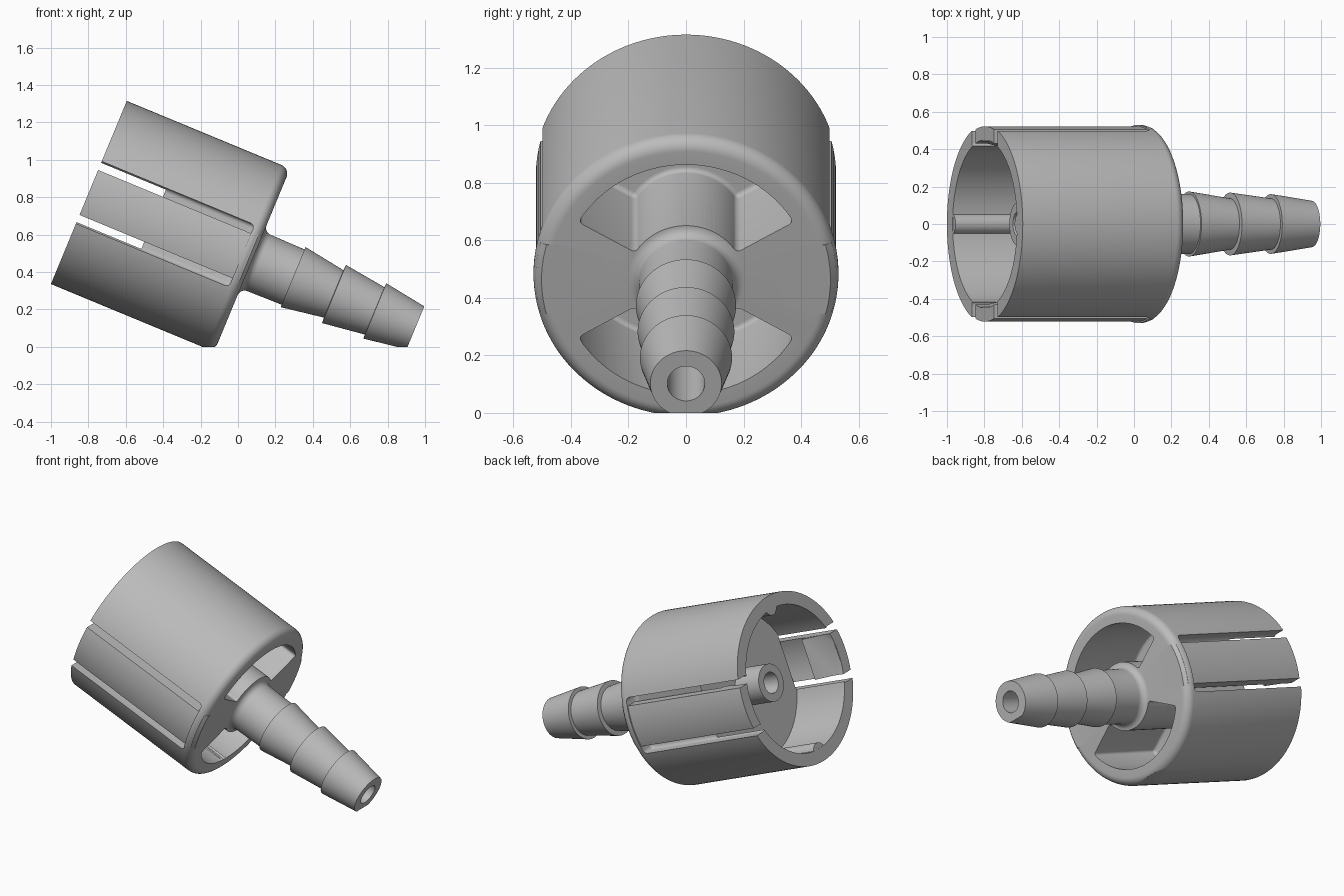
import bpy, bmesh, math
from mathutils import Matrix, Vector

old = bpy.data.objects.get("Cube")
if old:
    bpy.data.objects.remove(old, do_unlink=True)

# one plain grey plastic
grey = bpy.data.materials.new("grey plastic")
grey.use_nodes = True
colour = (0.5, 0.5, 0.5, 1)
grey.diffuse_color = colour
grey.node_tree.nodes["Principled BSDF"].inputs["Base Color"].default_value = colour

RIM, INNER, LENGTH, FLOOR = 0.53, 0.45, 0.945, 0.375


def finish(name, bm):
    bmesh.ops.recalc_face_normals(bm, faces=bm.faces)
    mesh = bpy.data.meshes.new(name)
    bm.to_mesh(mesh)
    bm.free()
    mesh.materials.append(grey)
    ob = bpy.data.objects.new(name, mesh)
    bpy.context.scene.collection.objects.link(ob)
    return ob


def lathe(name, profile, steps=128):
    """Closed (along, radius) profile turned around the x axis."""
    bm = bmesh.new()
    rings = []
    for i in range(steps):
        a = math.tau * i / steps
        rings.append([bm.verts.new((x, r * math.cos(a), r * math.sin(a))) for x, r in profile])
    n = len(profile)
    for i in range(steps):
        p, q = rings[i], rings[(i + 1) % steps]
        for j in range(n):
            k = (j + 1) % n
            bm.faces.new((p[j], p[k], q[k], q[j]))
    return finish(name, bm)


def prism(name, points, depth):
    """Polygon pushed along a depth vector."""
    bm = bmesh.new()
    face = bm.faces.new([bm.verts.new(p) for p in points])
    new = bmesh.ops.extrude_face_region(bm, geom=[face])["geom"]
    verts = [v for v in new if isinstance(v, bmesh.types.BMVert)]
    bmesh.ops.translate(bm, verts=verts, vec=depth)
    return finish(name, bm)


def box(name, lo, hi):
    pts = [(lo[0], lo[1], lo[2]), (hi[0], lo[1], lo[2]),
           (hi[0], hi[1], lo[2]), (lo[0], hi[1], lo[2])]
    return prism(name, pts, (0, 0, hi[2] - lo[2]))


def bake(ob):
    dg = bpy.context.evaluated_depsgraph_get()
    mesh = bpy.data.meshes.new_from_object(ob.evaluated_get(dg))
    ob.modifiers.clear()
    ob.data = mesh


def bevel(ob, width, segments=5):
    m = ob.modifiers.new("round", "BEVEL")
    m.width, m.segments = width, segments
    m.limit_method, m.angle_limit = "ANGLE", math.radians(40)
    bake(ob)


def combine(ob, other, operation):
    m = ob.modifiers.new("join", "BOOLEAN")
    m.operation, m.solver, m.object = operation, "EXACT", other
    bake(ob)
    bpy.data.objects.remove(other, do_unlink=True)


def arc(cx, cr, radius, start, end, n=8):
    angles = [math.radians(start + (end - start) * i / n) for i in range(n + 1)]
    return [(cx + radius * math.cos(a), cr + radius * math.sin(a)) for a in angles]


# cup, centre post and barbed spout as one turned profile
profile = [(0.19, 0.065), (0.19, 0.115), (FLOOR, 0.115), (FLOOR, INNER), (0, INNER), (0, RIM)]
profile += arc(LENGTH - 0.05, RIM - 0.05, 0.05, 90, 0)
profile += arc(LENGTH + 0.04, 0.203, 0.04, 180, 270)
profile += [(1.182, 0.16)]
for start, peak in ((1.182, 0.174), (1.419, 0.168), (1.655, 0.16)):
    profile += [(start, peak), (start + 0.235, 0.124 if start > 1.6 else 0.137)]
profile += [(1.89, 0.065)]
body = lathe("hose_connector", profile)

# fan-shaped pockets above and below the spout
for side in (1, -1):
    fan = []
    for radius, order in ((0.432, 1), (0.203, -1)):
        row = [math.radians(30 + 5 * i) for i in range(25)][::order]
        fan += [(0.45, radius * math.cos(a), side * radius * math.sin(a)) for a in row]
    pocket = prism("pocket_cutter", fan, (0.7, 0, 0))
    bevel(pocket, 0.035)
    combine(body, pocket, "DIFFERENCE")

# side openings, each filled by a spring tab with an inward hook
for side in (1, -1):
    ys = sorted((side * 0.41, side * 0.7))
    slot = box("slot_cutter", (-0.2, ys[0], -0.18), (0.885, ys[1], 0.18))
    bevel(slot, 0.024)
    combine(body, slot, "DIFFERENCE")

    tab = lathe("spring_tab", [(0, INNER), (0, 0.522), (LENGTH - 0.02, 0.522),
                               (LENGTH, 0.502), (LENGTH, INNER)])
    ys = sorted((side * 0.2, side * 0.7))
    keep = box("tab_keeper", (-0.2, ys[0], -0.13), (1.2, ys[1], 0.13))
    combine(tab, keep, "INTERSECT")
    hook = prism("tab_hook", [(0.002, side * 0.475, -0.129), (0.002, side * 0.445, -0.129),
                              (0.2, side * 0.4, -0.129), (0.2, side * 0.475, -0.129)],
                 (0, 0, 0.258))
    combine(tab, hook, "UNION")
    combine(body, tab, "UNION")

# rounded ribs along the top and bottom of the cup's inner wall
for side in (1, -1):
    ring = [(0.002, 0.055 * math.cos(math.tau * i / 32),
             side * 0.467 + 0.055 * math.sin(math.tau * i / 32)) for i in range(32)]
    rib = prism("rib", ring, (FLOOR + 0.02, 0, 0))
    combine(body, rib, "UNION")

# tilt into place and trim flat where it rests
body.data.transform(Matrix.Translation(Vector((-0.7975, 0, 0.825)))
                    @ Matrix.Rotation(math.radians(22.5), 4, "Y"))
base = box("base_cutter", (-2, -2, -1), (2, 2, 0))
combine(body, base, "DIFFERENCE")

bpy.ops.object.select_all(action="DESELECT")
body.select_set(True)
bpy.context.view_layer.objects.active = body
bpy.ops.object.shade_smooth_by_angle(angle=math.radians(30))
